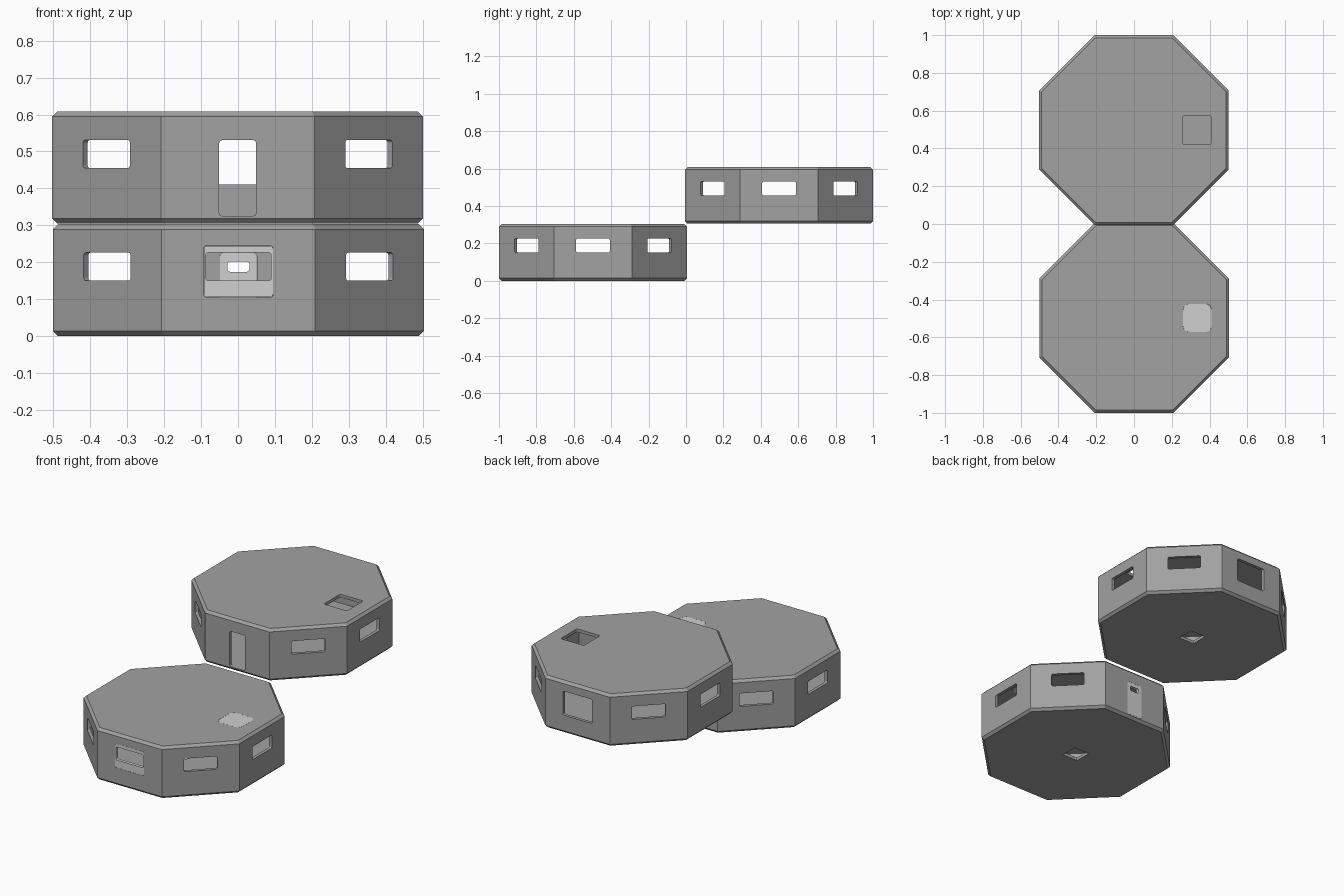
import bpy, bmesh, math
from mathutils import Matrix, Vector

cube = bpy.data.objects.get("Cube")
if cube:
    bpy.data.objects.remove(cube, do_unlink=True)

APOTHEM, HEIGHT, WALL, CHAMFER = 0.5025, 0.303, 0.018, 0.014


def material(name, value):
    m = bpy.data.materials.new(name)
    m.use_nodes = True
    color = (value, value, value, 1)
    m.diffuse_color = color
    m.node_tree.nodes["Principled BSDF"].inputs["Base Color"].default_value = color
    return m


HULL = material("hull grey", 0.36)
PANEL = material("panel light grey", 0.63)


def make_object(name, bm, mat):
    bmesh.ops.recalc_face_normals(bm, faces=bm.faces)
    mesh = bpy.data.meshes.new(name)
    bm.to_mesh(mesh)
    bm.free()
    mesh.materials.append(mat)
    ob = bpy.data.objects.new(name, mesh)
    bpy.context.collection.objects.link(ob)
    return ob


def octagon_prism(name, levels):
    """Closed octagonal solid from (apothem, z) rings."""
    bm = bmesh.new()
    rings = []
    for apothem, z in levels:
        r = apothem / math.cos(math.pi / 8)
        angles = [math.pi / 8 + k * math.pi / 4 for k in range(8)]
        rings.append([bm.verts.new((r * math.cos(a), r * math.sin(a), z)) for a in angles])
    for low, high in zip(rings, rings[1:]):
        for k in range(8):
            n = (k + 1) % 8
            bm.faces.new((low[k], low[n], high[n], high[k]))
    bm.faces.new(rings[0])
    bm.faces.new(rings[-1])
    return make_object(name, bm, HULL)


def add_block(bm, width, height, depth, radius, matrix):
    """Block with rounded corners, its depth along local y."""
    part = bmesh.new()
    bmesh.ops.create_cube(part, size=1)
    bmesh.ops.scale(part, vec=(width, depth, height), verts=part.verts)
    edges = [e for e in part.edges
             if abs(e.verts[0].co.y - e.verts[1].co.y) > depth / 2]
    bmesh.ops.bevel(part, geom=edges, offset=radius, segments=3,
                    profile=0.5, affect='EDGES')
    part.transform(matrix)
    temp = bpy.data.meshes.new("temp")
    part.to_mesh(temp)
    part.free()
    bm.from_mesh(temp)
    bpy.data.meshes.remove(temp)


def on_wall(turn, z, inset=0.0):
    """Placement on wall number turn, counted from the front in eighths."""
    return (Matrix.Rotation(turn * math.pi / 4, 4, 'Z')
            @ Matrix.Translation((0, -APOTHEM + inset, z)))


def on_deck(x, z):
    return Matrix.Translation((x, 0, z)) @ Matrix.Rotation(math.pi / 2, 4, 'X')


def subtract(ob, cutters):
    for c in cutters:
        mod = ob.modifiers.new("cut", 'BOOLEAN')
        mod.operation, mod.solver, mod.object = 'DIFFERENCE', 'EXACT', c
    graph = bpy.context.evaluated_depsgraph_get()
    mesh = bpy.data.meshes.new_from_object(ob.evaluated_get(graph))
    ob.modifiers.clear()
    ob.data = mesh
    for c in cutters:
        bpy.data.objects.remove(c, do_unlink=True)


def panel(name, width, height, radius, matrix, opening=None):
    bm = bmesh.new()
    add_block(bm, width, height, WALL, radius, matrix)
    ob = make_object(name, bm, PANEL)
    if opening:
        w, h, place = opening
        bm = bmesh.new()
        add_block(bm, w, h, 0.1, 0.008, place)
        subtract(ob, [make_object("opening", bm, PANEL)])
    return ob


WINDOW_Z, BAY_Z, DOOR_Z = 0.188, 0.175, 0.123
HATCH_X, HATCH = 0.334, 0.15


def module(name, door_wall, hatch_radius):
    """Hollow octagonal cabin with windows, bay, door, roof hatch and floor port."""
    inner = APOTHEM - WALL
    shell = octagon_prism(name, [(APOTHEM - CHAMFER, 0), (APOTHEM, CHAMFER),
                                 (APOTHEM, HEIGHT - CHAMFER), (APOTHEM - CHAMFER, HEIGHT)])
    hollow = octagon_prism("hollow", [(inner, WALL), (inner, HEIGHT - WALL)])
    bm = bmesh.new()
    for turn in (1, 2, 3, 5, 6, 7):
        add_block(bm, 0.18, 0.076, 0.1, 0.008, on_wall(turn, WINDOW_Z))
    add_block(bm, 0.1, 0.205, 0.1, 0.008, on_wall(door_wall, DOOR_Z))
    add_block(bm, 0.188, 0.14, 0.1, 0.008, on_wall(door_wall + 4, BAY_Z))
    add_block(bm, HATCH, HATCH, 0.1, hatch_radius, on_deck(HATCH_X, HEIGHT))
    add_block(bm, 0.1, 0.1, 0.1, 0.004, on_deck(0, 0))
    subtract(shell, [hollow, make_object("openings", bm, HULL)])
    return shell


lower = [module("lower_cabin", 4, 0.03)]
upper = [module("upper_cabin", 0, 0.008)]

# Light panels closing the lower cabin's openings
half = WALL / 2
lower.append(panel("bay_window_panel", 0.187, 0.139, 0.008, on_wall(0, BAY_Z, half),
                   (0.178, 0.076, on_wall(0, WINDOW_Z))))
lower.append(panel("door_panel", 0.099, 0.204, 0.008, on_wall(4, DOOR_Z, half),
                   (0.06, 0.028, on_wall(4, WINDOW_Z))))
lower.append(panel("roof_hatch_panel", HATCH - 0.001, HATCH - 0.001, 0.03,
                   on_deck(HATCH_X, HEIGHT - half)))

# Place the two cabins edge to edge, one a storey higher
for parts, offset in ((lower, (0.001, APOTHEM - 1, 0)),
                      (upper, (-0.001, 1 - APOTHEM, HEIGHT + 0.002))):
    for ob in parts:
        ob.location = Vector(offset)
